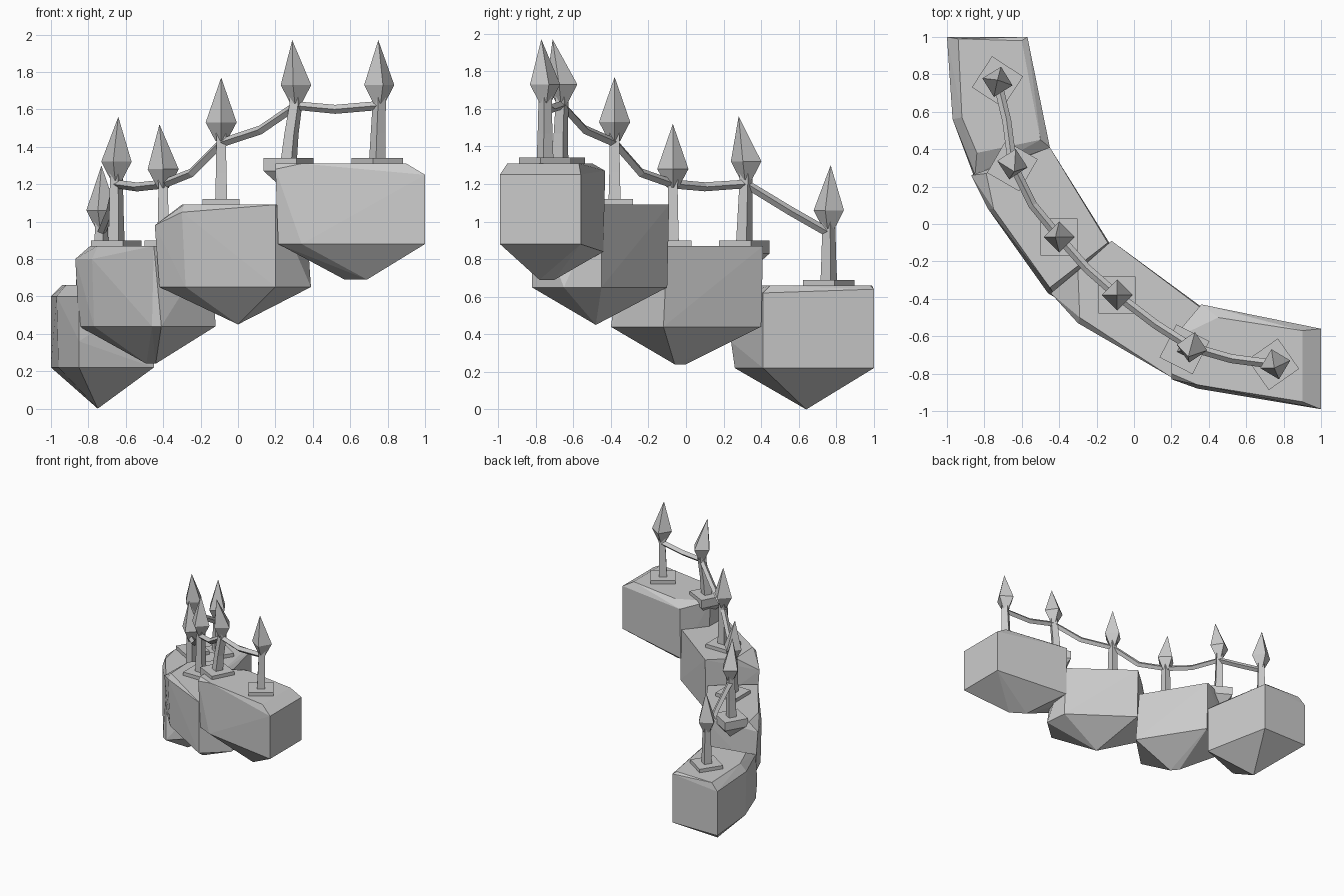
import bpy, bmesh, math
from mathutils import Vector, Matrix

cube = bpy.data.objects.get("Cube")
if cube:
    bpy.data.objects.remove(cube)

stone = bpy.data.materials.new("grey_stone")
stone.use_nodes = True
GREY = (0.6, 0.6, 0.6, 1)
stone.diffuse_color = GREY
stone.node_tree.nodes["Principled BSDF"].inputs["Base Color"].default_value = GREY


def finish(name, bm):
    bmesh.ops.recalc_face_normals(bm, faces=bm.faces)
    mesh = bpy.data.meshes.new(name)
    bm.to_mesh(mesh)
    bm.free()
    mesh.materials.append(stone)
    obj = bpy.data.objects.new(name, mesh)
    bpy.context.collection.objects.link(obj)
    return obj


def rock(name, top, top_z, waist, waist_z, extra):
    """Faceted boulder: hull of a top outline, a waist outline and extra points."""
    bm = bmesh.new()
    points = [(x, y, top_z) for x, y in top] + [(x, y, waist_z) for x, y in waist] + extra
    verts = [bm.verts.new(p) for p in points]
    hull = bmesh.ops.convex_hull(bm, input=verts)
    loose = set(hull["geom_interior"] + hull["geom_unused"])
    bmesh.ops.delete(bm, geom=[g for g in loose if isinstance(g, bmesh.types.BMVert)], context="VERTS")
    bmesh.ops.dissolve_limit(bm, angle_limit=0.03, verts=bm.verts, edges=bm.edges)
    finish(name, bm)


def loft(name, sections):
    """Four-sided skin through (centre, radius, angle) sections, stacked upward."""
    bm = bmesh.new()
    rings = []
    for centre, radius, angle in sections:
        corners = [angle + math.radians(45 + 90 * i) for i in range(4)]
        rings.append([bm.verts.new(Vector(centre) + Vector((math.cos(a), math.sin(a), 0)) * radius)
                      for a in corners])
    for low, high in zip(rings, rings[1:]):
        for i in range(4):
            j = (i + 1) % 4
            bm.faces.new((low[i], low[j], high[j], high[i]))
    bm.faces.new(rings[0])
    bm.faces.new(rings[-1])
    bmesh.ops.remove_doubles(bm, verts=bm.verts, dist=0.0005)
    finish(name, bm)


# Stepped boulders, lowest to highest
rock("rock_lowest",
     [(-0.94, 0.99), (-0.6, 0.98), (-0.5, 0.45), (-0.92, 0.57), (-0.84, 0.38)], 0.66,
     [(-1, 1), (-0.57, 1), (-0.45, 0.41), (-0.85, 0.26), (-0.96, 0.56)], 0.22,
     [(-1, 1, 0.6), (-0.57, 1, 0.64), (-0.45, 0.41, 0.62), (-0.97, 0.56, 0.6),
      (-0.85, 0.24, 0.36), (-0.85, 0.26, 0.6), (-0.75, 0.64, 0)])
rock("rock_second",
     [(-0.79, 0.27), (-0.75, 0.08), (-0.45, -0.34), (-0.14, -0.1), (-0.45, 0.41), (-0.55, 0.37)], 0.87,
     [(-0.85, 0.27), (-0.77, 0.08), (-0.46, -0.37), (-0.41, -0.4), (-0.12, -0.12), (-0.45, 0.4)], 0.44,
     [(-0.87, 0.26, 0.8), (-0.78, 0.08, 0.8), (-0.49, 0, 0.24), (-0.44, -0.06, 0.24)])
rock("rock_third",
     [(-0.3, -0.25), (-0.29, -0.5), (0.2, -0.82), (0.36, -0.45), (-0.12, -0.09)], 1.09,
     [(-0.42, -0.37), (-0.28, -0.53), (0.2, -0.82), (0.39, -0.65), (0.37, -0.45), (-0.12, -0.1)], 0.65,
     [(-0.445, -0.37, 0.98), (-0.3, -0.53, 1.05), (0, -0.48, 0.45)])
rock("rock_highest",
     [(0.2, -0.8), (0.2, -0.62), (0.34, -0.86), (0.9, -0.95), (0.9, -0.57), (0.45, -0.5)], 1.31,
     [(0.215, -0.82), (0.34, -0.88), (1, -0.99), (1, -0.56), (0.22, -0.62)], 0.88,
     [(1, -0.99, 1.25), (1, -0.56, 1.25), (0.36, -0.43, 1.27), (0.36, -0.44, 0.84),
      (0.2, -0.83, 1.28), (0.57, -0.7, 0.69), (0.69, -0.78, 0.69)])

# Posts: base, top of rock, neck offset, tip offset, neck height, turn, overhanging foot
POSTS = [
    ((-0.73, 0.76), 0.66, (0, 0), (0, 0.01), 0.96, -33, False),
    ((-0.65, 0.31), 0.87, (0, 0.01), (0.01, -0.03), 1.22, -30, True),
    ((-0.4, -0.07), 0.87, (0, 0), (-0.02, 0), 1.18, 0, False),
    ((-0.09, -0.38), 1.09, (0, 0), (0, 0), 1.43, 0, False),
    ((0.27, -0.67), 1.31, (0.04, 0.01), (0.02, -0.04), 1.63, -27, True),
    ((0.745, -0.75), 1.31, (0.01, 0), (0.005, -0.02), 1.63, 35, False),
]
for n, ((x, y), z, (nx, ny), (tx, ty), neck, turn, overhang) in enumerate(POSTS, 1):
    a = math.radians(turn)
    # square footing, tapering to a point below where it overhangs the rock
    foot = [((x, y, z - 0.01), 0.14, a), ((x, y, z + 0.03), 0.14, a)]
    if overhang:
        foot = [((x, y, z - 0.16), 0, a), ((x, y, z - 0.04), 0.14, a), foot[1]]
    loft(f"footing_{n}", foot)
    # slightly waisted shaft
    loft(f"post_{n}", [((x, y, z), 0.046, a),
                       ((x + nx * 0.4, y + ny * 0.4, (z + neck) / 2), 0.04, a),
                       ((x + nx, y + ny, neck), 0.036, a),
                       ((x + nx, y + ny, neck + 0.1), 0.04, a)])
    # pointed head, turned cornerwise
    b = a * 0.4 + math.pi / 4
    loft(f"post_head_{n}", [((x + nx, y + ny, neck), 0.03, b),
                            ((x + nx, y + ny, neck + 0.1), 0.083, b),
                            ((x + tx, y + ty, neck + 0.34), 0, b)])

# Sagging rail strung between the posts
PATH = [(-0.73, 0.76, 0.94), (-0.68, 0.55, 1.06), (-0.65, 0.32, 1.2), (-0.54, 0.1, 1.185),
        (-0.4, -0.07, 1.2), (-0.25, -0.24, 1.26), (-0.09, -0.38, 1.42), (0.12, -0.54, 1.49),
        (0.31, -0.66, 1.62), (0.52, -0.72, 1.6), (0.75, -0.75, 1.62)]
path = [Vector(p) for p in PATH]
bm = bmesh.new()
rings = []
for i, p in enumerate(path):
    along = (path[min(i + 1, len(path) - 1)] - path[max(i - 1, 0)]).normalized()
    side = along.cross(Vector((0, 0, 1))).normalized()
    up = side.cross(along)
    rings.append([bm.verts.new(p + side * 0.024 * s + up * 0.024 * u)
                  for s, u in ((1, 0), (0, 1), (-1, 0), (0, -1))])
for r, q in zip(rings, rings[1:]):
    for i in range(4):
        j = (i + 1) % 4
        bm.faces.new((r[i], r[j], q[j], q[i]))
bm.faces.new(rings[0])
bm.faces.new(rings[-1])
finish("rail", bm)
